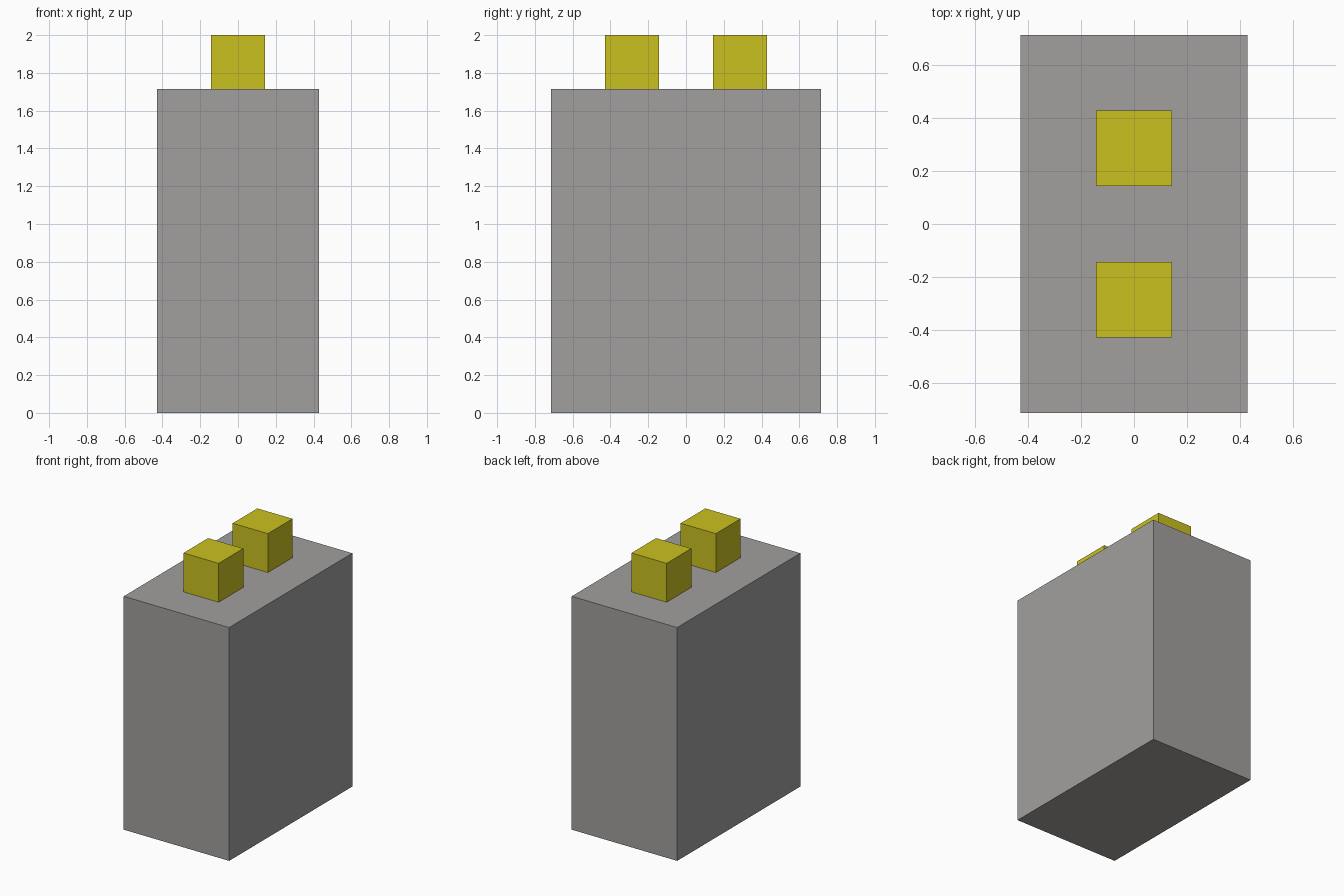
import bpy

if "Cube" in bpy.data.objects:
    bpy.data.objects.remove(bpy.data.objects["Cube"])

U = 2 / 7  # grid unit: the model is 7 units tall


def material(name, rgb):
    mat = bpy.data.materials.new(name)
    mat.diffuse_color = (*rgb, 1)
    mat.use_nodes = True
    mat.node_tree.nodes["Principled BSDF"].inputs["Base Color"].default_value = mat.diffuse_color
    return mat


def box(name, size, base, mat):
    """Box of the given size whose bottom centre sits at base."""
    x, y, z = base
    bpy.ops.mesh.primitive_cube_add(size=1, location=(x, y, z + size[2] / 2))
    obj = bpy.context.object
    obj.name = name
    obj.scale = size
    bpy.ops.object.transform_apply(location=False, rotation=False, scale=True)
    obj.data.materials.append(mat)
    return obj


grey = material("casing grey", (0.36, 0.35, 0.342))
yellow = material("terminal yellow", (0.59, 0.535, 0.0144))

# Main block
box("casing", (3 * U, 5 * U, 6 * U), (0, 0, 0), grey)

# Two terminals on top, front and back
for side, label in ((-1, "front"), (1, "back")):
    box(label + "_terminal", (U, U, U), (0, side * U, 6 * U), yellow)
